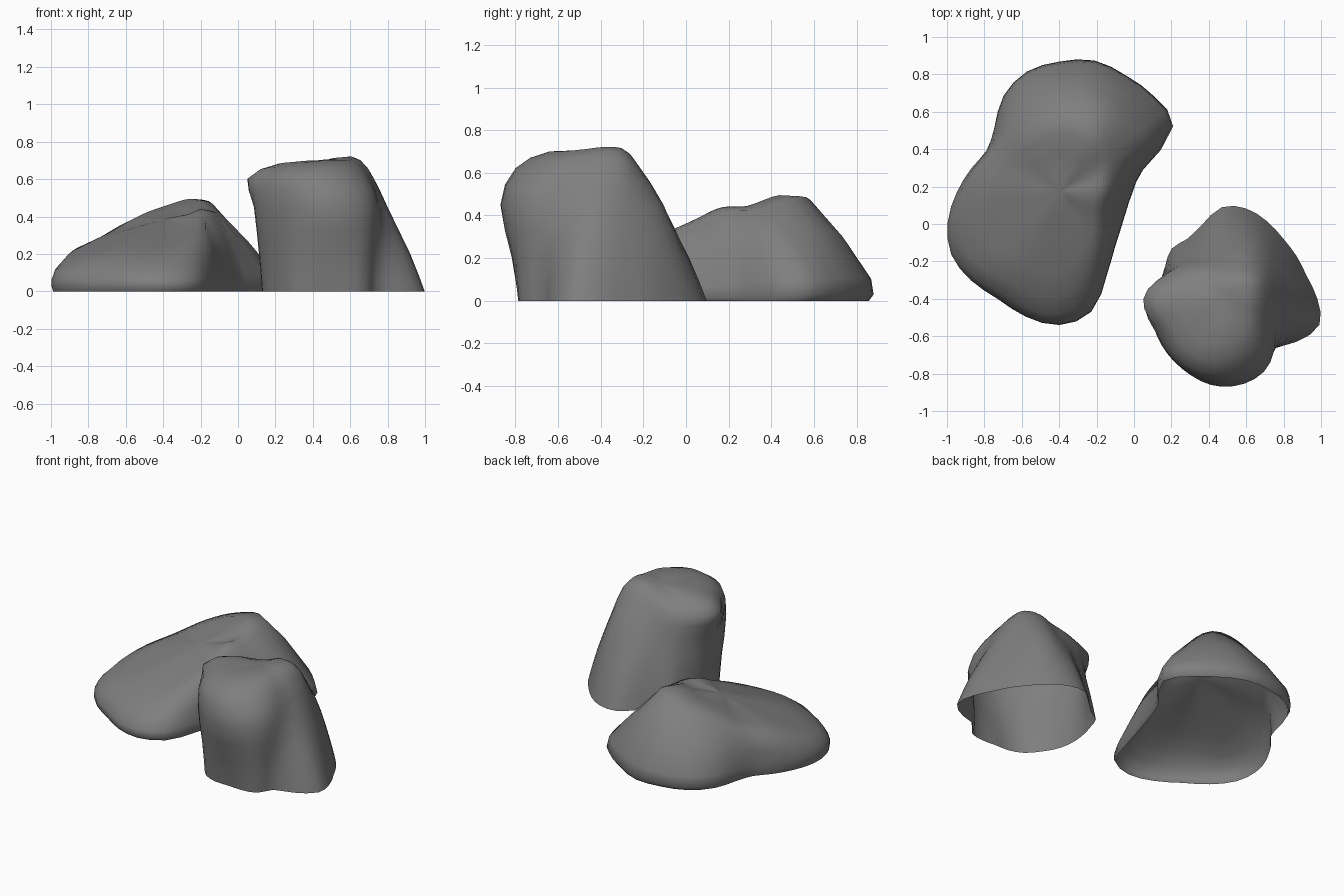
import bpy
import bmesh
from math import cos, sin, tau

default_cube = bpy.data.objects.get("Cube")
if default_cube:
    bpy.data.objects.remove(default_cube, do_unlink=True)

SEGMENTS = 48


def make_material(name, colour):
    material = bpy.data.materials.new(name)
    material.use_nodes = True
    material.diffuse_color = colour
    shader = material.node_tree.nodes["Principled BSDF"]
    shader.inputs["Base Color"].default_value = colour
    shader.inputs["Roughness"].default_value = 0.9
    return material


def cubic(a, b, c, d, t):
    """Smooth curve from b to c, guided by its neighbours a and d."""
    return b + 0.5 * t * (c - a + t * (2 * a - 5 * b + 4 * c - d
                                       + t * (3 * (b - c) + d - a)))


def around(values, turn):
    """Read a closed list of hundredths at a fraction of a full turn."""
    if not isinstance(values, list):
        return values / 100
    place = turn * len(values)
    first = int(place)
    near = [values[(first + step) % len(values)] for step in (-1, 0, 1, 2)]
    return cubic(*near, place - first) / 100


def refine(column):
    """Add one smooth point between each pair of profile points."""
    result = []
    last = len(column) - 1
    for i in range(last):
        near = [column[min(max(i + step, 0), last)] for step in (-1, 0, 1, 2)]
        result.append(column[i])
        result.append(tuple(cubic(*axis, 0.5) for axis in zip(*near)))
    return result


def make_rock(name, centre, rings, peak, material):
    """Loft rings of (radii, heights) into an open-bottomed boulder."""
    bm = bmesh.new()
    columns = []
    for segment in range(SEGMENTS):
        turn = segment / SEGMENTS
        column = [(around(radii, turn), around(heights, turn)) for radii, heights in rings]
        column.append((0, peak))
        columns.append([
            bm.verts.new((centre[0] + r * cos(turn * tau),
                          centre[1] + r * sin(turn * tau), max(z, 0)))
            for r, z in refine(column)])
    top = bm.verts.new((centre[0], centre[1], peak))
    for segment, column in enumerate(columns):
        following = columns[(segment + 1) % SEGMENTS]
        for i in range(len(column) - 1):
            bm.faces.new((column[i], following[i], following[i + 1], column[i + 1]))
        bm.faces.new((column[-1], following[-1], top))
    bm.normal_update()
    for face in bm.faces:
        face.smooth = True
    mesh = bpy.data.meshes.new(name)
    bm.to_mesh(mesh)
    bm.free()
    mesh.materials.append(material)
    rock = bpy.data.objects.new(name, mesh)
    bpy.context.collection.objects.link(rock)
    return rock


def scaled(values, factor):
    return [value * factor for value in values]


def blended(lower, upper, share):
    """Mix two rings of radii, reading both at the finer ring's steps."""
    steps = len(lower)
    return [low + (around(upper, i / steps) * 100 - low) * share
            for i, low in enumerate(lower)]


stone = make_material("grey stone", (0.21, 0.21, 0.21, 1))

# Long low boulder: footprint, then the edge of its sloping top
footprint = [39, 46, 69, 71, 71, 72, 69, 66, 59, 49, 45, 49,
             55, 62, 67, 67, 66, 69, 71, 66, 51, 42, 38, 37]
toe_height = [7, 10, 11, 10, 9, 7, 7, 6, 6, 6, 7, 7]
edge = [26, 33, 42, 42, 39, 41, 48, 59, 55, 56, 40, 26]
edge_height = [42, 43, 49, 44, 37, 28, 22, 15, 18, 18, 28, 37]
inner_height = [(height + 38) / 2 + 1 for height in edge_height]
make_rock("low_boulder", (-0.4, 0.17), [
    (scaled(footprint, 0.98), 0),
    (scaled(footprint, 0.995), toe_height),
    (edge, edge_height),
    (scaled(edge, 0.5), inner_height),
], 0.385, stone)

# Tall boulder: leans forward, with a groove down its front corner
footprint = [51, 47, 46, 46, 48, 50, 49, 41, 37, 38, 35, 34,
             34, 35, 36, 37, 39, 39, 38, 40, 42, 38, 46, 54]
shoulder = [33, 32, 33, 27, 26, 31, 38, 40, 43, 47, 45, 34]
edge = [23, 24, 20, 17, 20, 29, 42, 37, 40, 40, 37, 27]
edge_height = [65, 65, 64, 62, 60, 58, 60, 62, 62, 62, 60, 61]
inner_height = [72, 72, 71, 69, 67, 66, 68, 69, 69, 70, 70, 71]
make_rock("tall_boulder", (0.47, -0.4), [
    (footprint, 0),
    (blended(footprint, shoulder, 0.38), 20),
    (shoulder, 45),
    (edge, edge_height),
    (scaled(edge, 0.6), inner_height),
], 0.7, stone)
